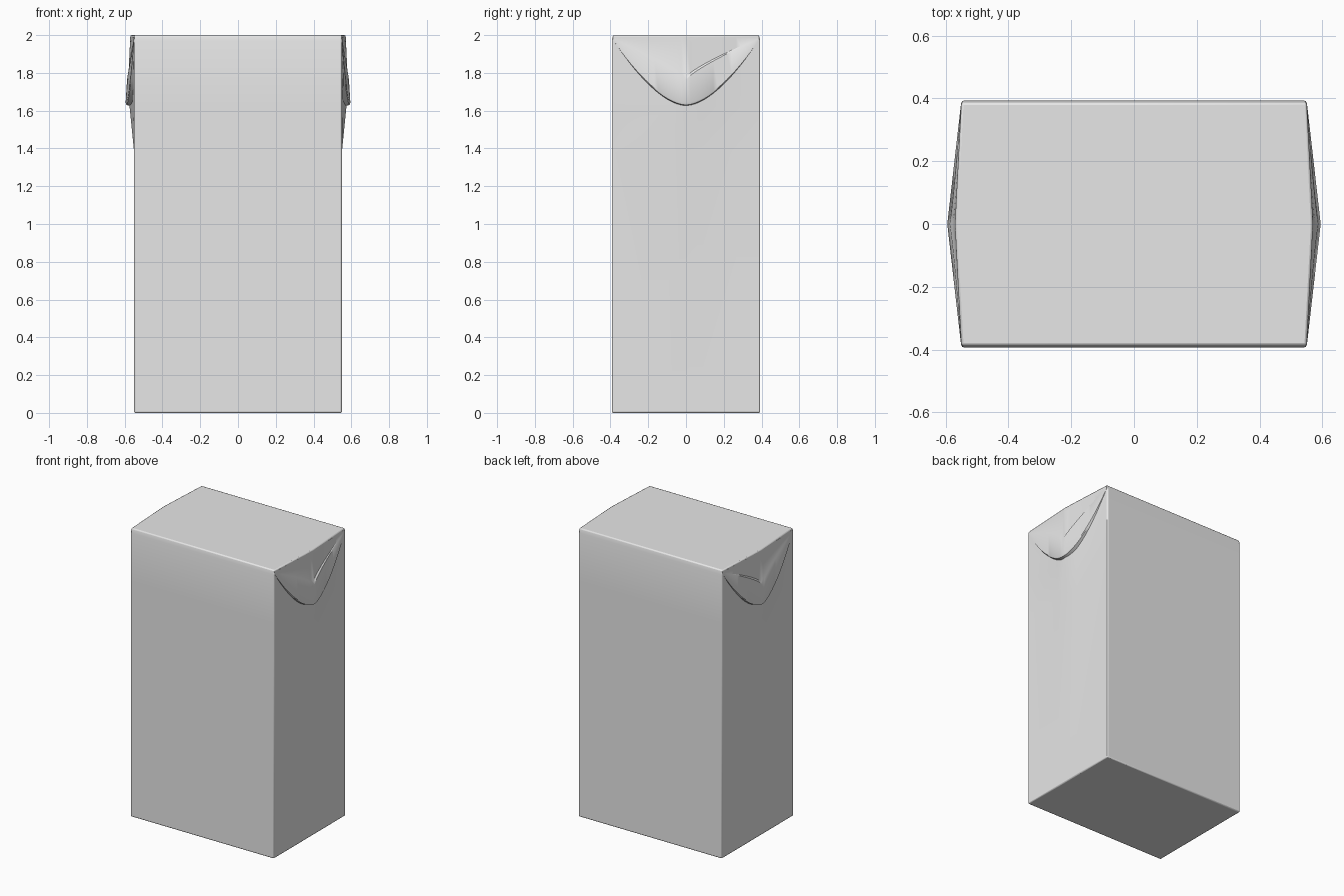
import bpy
import bmesh

cube = bpy.data.objects.get("Cube")
if cube:
    bpy.data.objects.remove(cube, do_unlink=True)

# Single plain card colour
card = bpy.data.materials.new("plain_card")
card.use_nodes = True
card.diffuse_color = (0.8, 0.8, 0.8, 1)
bsdf = next(n for n in card.node_tree.nodes if n.type == 'BSDF_PRINCIPLED')
bsdf.inputs["Base Color"].default_value = (0.8, 0.8, 0.8, 1)

HALF_X, HALF_Y, HEIGHT = 0.55, 0.393, 2.0


def finish(name, bm, angle):
    bmesh.ops.recalc_face_normals(bm, faces=bm.faces)
    mesh = bpy.data.meshes.new(name)
    bm.to_mesh(mesh)
    bm.free()
    obj = bpy.data.objects.new(name, mesh)
    bpy.context.collection.objects.link(obj)
    mesh.materials.append(card)
    bpy.ops.object.select_all(action='DESELECT')
    obj.select_set(True)
    bpy.context.view_layer.objects.active = obj
    bpy.ops.object.shade_smooth_by_angle(angle=angle)
    return obj


def carton_body():
    # Stacked sections: height, side centre x, x beside the centre, half depth
    sections = [(0, 0.55, 0.55, 0.393), (1.38, 0.55, 0.55, 0.393),
                (1.62, 0.574, 0.556, 0.393), (1.97, 0.571, 0.566, 0.393),
                (HEIGHT, 0.57, 0.566, 0.386)]
    bm = bmesh.new()
    rings = []
    for z, mid, near, depth in sections:
        side = [(HALF_X, -depth), (near, -0.09), (mid, 0),
                (near, 0.09), (HALF_X, depth)]
        loop = side + [(-x, -y) for x, y in side]
        rings.append([bm.verts.new((x, y, z)) for x, y in loop])
    n = len(rings[0])
    for low, high in zip(rings, rings[1:]):
        for i in range(n):
            j = (i + 1) % n
            bm.faces.new((low[i], low[j], high[j], high[i]))
    bm.faces.new(rings[0][::-1])
    bm.faces.new(rings[-1])
    body = finish("carton_body", bm, 0.6)
    bevel = body.modifiers.new("soft_edges", 'BEVEL')
    bevel.width = 0.007
    bevel.segments = 2
    bevel.limit_method = 'ANGLE'
    bevel.angle_limit = 0.7


def folded_flap(name, sign):
    # Curved lower lip, with a shallow V-shaped crease pressed in above it
    bm = bmesh.new()
    columns = []
    steps = 32
    for k in range(steps + 1):
        s = 2 * k / steps - 1
        a = abs(s)
        y = 0.386 * s
        lip_z = 1.63 + 0.345 * a ** 1.7
        crease_z = 1.77 + 0.212 * a ** 0.8
        top_x = HALF_X + 0.001 + 0.0195 * (1 - a)
        lip_x = HALF_X + 0.001 + 0.044 * (1 - a)
        f = (crease_z - lip_z) / (1.99 - lip_z)
        crease_x = lip_x + (top_x - lip_x) * f
        depth = (0.009 if s > 0 else 0.005) * (1 - a)
        profile = [(0.53, 1.99), (top_x, 1.99),
                   (crease_x - depth, crease_z + 0.008 * (1 - a) + 0.001),
                   (crease_x + 0.002 * (1 - a), crease_z - 0.006 * (1 - a)),
                   (lip_x, lip_z + 0.012 * (1 - a)),
                   (lip_x - 0.004, lip_z), (0.53, lip_z - 0.012 * (1 - a))]
        columns.append([bm.verts.new((sign * x, y, z)) for x, z in profile])
    n = len(columns[0])
    for left, right in zip(columns, columns[1:]):
        for i in range(n):
            j = (i + 1) % n
            bm.faces.new((left[i], left[j], right[j], right[i]))
    bm.faces.new(columns[0])
    bm.faces.new(columns[-1])
    finish(name, bm, 0.6)


carton_body()
folded_flap("left_folded_flap", 1)
folded_flap("right_folded_flap", -1)
